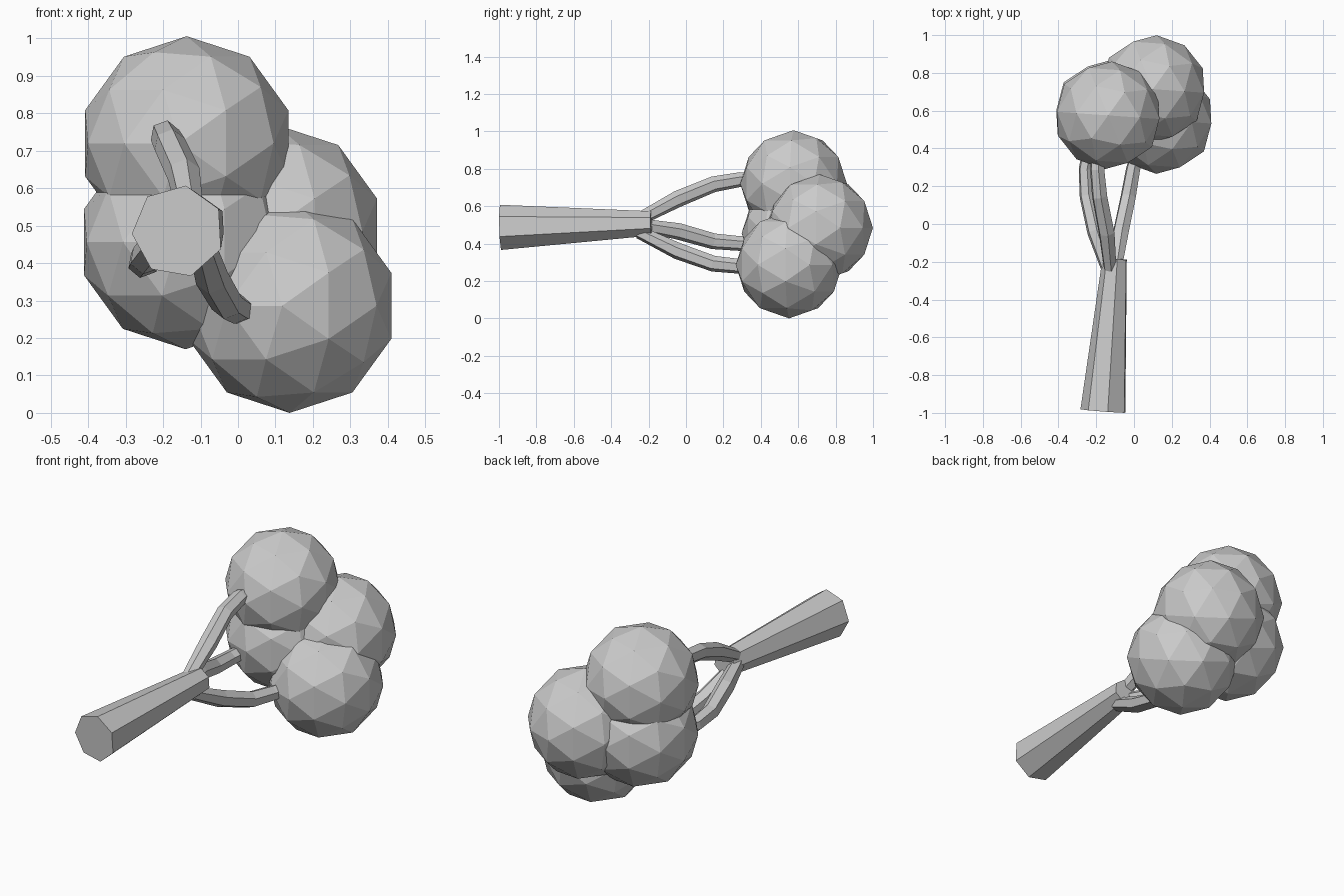
import bpy, bmesh, math
from mathutils import Vector

if "Cube" in bpy.data.objects:
    bpy.data.objects.remove(bpy.data.objects["Cube"])


def tube(name, path, radii, sides, phase=0.0):
    """Faceted tapering tube along a path, capped at both ends."""
    pts = [Vector(p) for p in path]
    bm = bmesh.new()
    rings = []
    for i, p in enumerate(pts):
        t = (pts[min(i + 1, len(pts) - 1)] - pts[max(i - 1, 0)]).normalized()
        u = Vector((1, 0, 0))
        u = (u - t * u.dot(t)).normalized()
        v = u.cross(t)
        ring = []
        for k in range(sides):
            a = phase + k * math.tau / sides
            ring.append(bm.verts.new(p + radii[i] * (u * math.cos(a) + v * math.sin(a))))
        rings.append(ring)
    for r0, r1 in zip(rings, rings[1:]):
        for k in range(sides):
            j = (k + 1) % sides
            bm.faces.new((r0[k], r0[j], r1[j], r1[k]))
    bm.faces.new(rings[0])
    bm.faces.new(rings[-1])
    bmesh.ops.recalc_face_normals(bm, faces=bm.faces)
    mesh = bpy.data.meshes.new(name)
    bm.to_mesh(mesh)
    bm.free()
    obj = bpy.data.objects.new(name, mesh)
    bpy.context.collection.objects.link(obj)
    return obj


# Seven-sided trunk, lying along y and tapering to the fork
tube("trunk", [(-0.16, -0.99, 0.485), (-0.10, -0.185, 0.507)],
     [0.124, 0.067], 7, math.radians(-74))

# Three bent branches
branches = {
    "branch_upper": [(-0.125, -0.25, 0.53), (-0.145, -0.045, 0.638),
                     (-0.182, 0.147, 0.717), (-0.195, 0.29, 0.742), (-0.19, 0.42, 0.74)],
    "branch_left": [(-0.135, -0.25, 0.50), (-0.205, -0.04, 0.465),
                    (-0.247, 0.147, 0.412), (-0.255, 0.29, 0.40), (-0.23, 0.44, 0.41)],
    "branch_lower": [(-0.10, -0.25, 0.46), (-0.07, -0.045, 0.36),
                     (-0.03, 0.147, 0.292), (-0.005, 0.29, 0.278), (0.03, 0.42, 0.275)],
}
for name, path in branches.items():
    tube(name, path, [0.035, 0.045, 0.043, 0.04, 0.035], 6, math.radians(20))

# Foliage balls, poles along the tree axis
foliage = {
    "foliage_top": (-0.137, 0.575, 0.72),
    "foliage_lower_right": (0.138, 0.551, 0.286),
    "foliage_left": (-0.14, 0.583, 0.456),
    "foliage_back": (0.10, 0.714, 0.484),
}
for name, loc in foliage.items():
    bpy.ops.mesh.primitive_ico_sphere_add(
        subdivisions=2, radius=0.286, location=loc,
        rotation=(math.radians(-90), 0, math.radians(-4)))
    bpy.context.object.name = name
